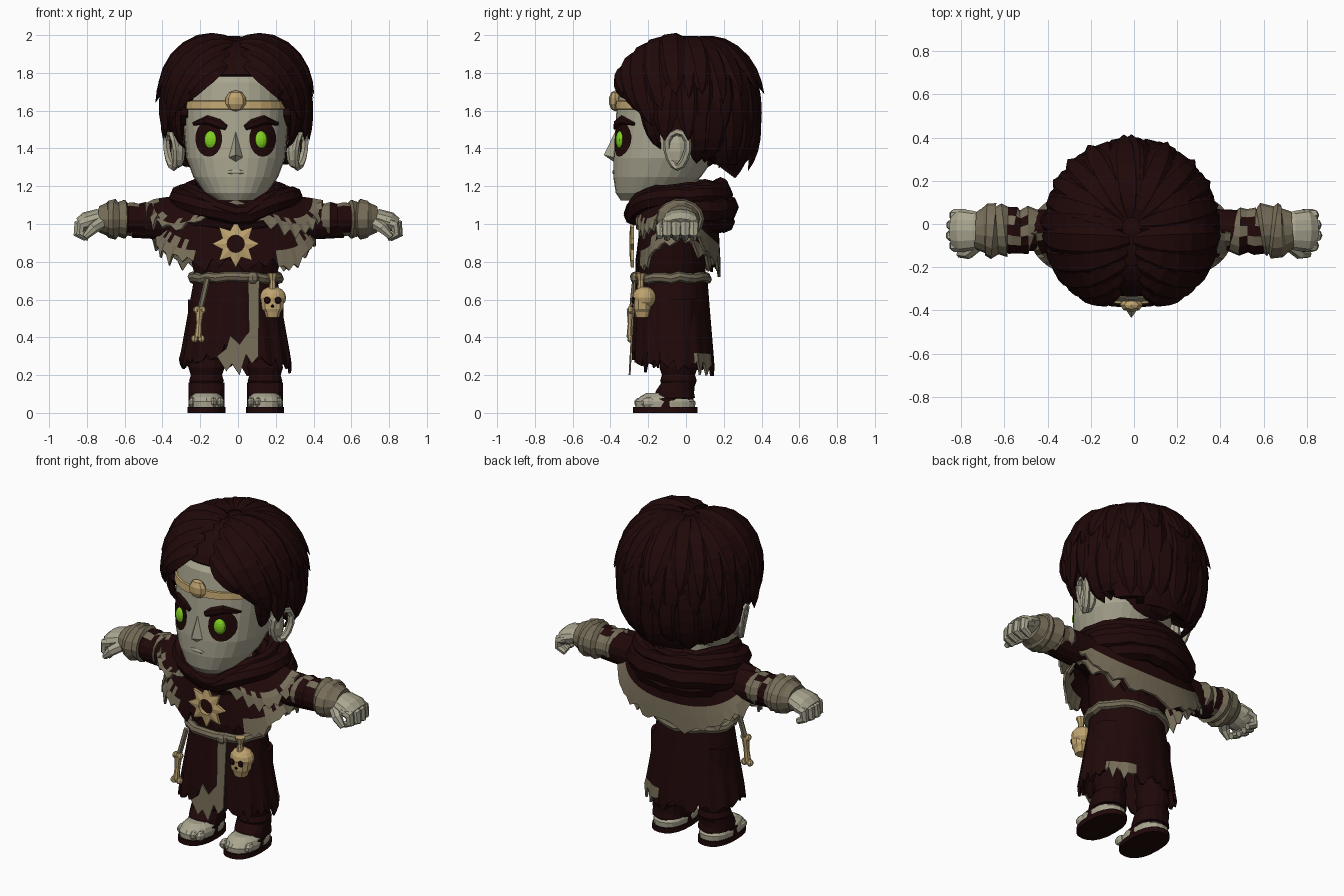
import bpy, bmesh, math, random
from mathutils import Vector, Matrix

random.seed(7)
if "Cube" in bpy.data.objects:
    bpy.data.objects.remove(bpy.data.objects["Cube"])

X0 = -0.012
SIDES = ((1, "left"), (-1, "right"))
made = []


def material(name, r, g, b):
    m = bpy.data.materials.new(name)
    m.use_nodes = True
    m.diffuse_color = (r, g, b, 1)
    m.node_tree.nodes["Principled BSDF"].inputs["Base Color"].default_value = (r, g, b, 1)
    return m


DARK = material("dark maroon", 0.0145, 0.0025, 0.0027)
SKIN = material("pale skin", 0.40, 0.38, 0.28)
TAN = material("worn tan cloth", 0.185, 0.155, 0.10)
BONE = material("aged gold bone", 0.52, 0.37, 0.16)
GREEN = material("glowing green", 0.22, 0.64, 0.015)


def finish(name, bm, mats, thick=0, shift=X0):
    bmesh.ops.recalc_face_normals(bm, faces=bm.faces[:])
    me = bpy.data.meshes.new(name)
    bm.to_mesh(me)
    bm.free()
    ob = bpy.data.objects.new(name, me)
    ob.location.x = shift
    bpy.context.collection.objects.link(ob)
    for m in mats:
        me.materials.append(m)
    if thick:
        mod = ob.modifiers.new("thickness", "SOLIDIFY")
        mod.thickness = thick
        mod.offset = 0
    made.append(ob)


def skin(bm, rings, caps=True, loop=False, pick=None):
    """Bridge closed rings of points into a surface."""
    vs = [[bm.verts.new(p) for p in ring] for ring in rings]
    n = len(vs[0])
    for j in range(len(vs) if loop else len(vs) - 1):
        a, b = vs[j], vs[(j + 1) % len(vs)]
        for i in range(n):
            f = bm.faces.new((a[i], a[(i + 1) % n], b[(i + 1) % n], b[i]))
            if pick:
                f.material_index = pick(j, f.calc_center_median())
    if caps and not loop:
        bm.faces.new(vs[0])
        bm.faces.new(vs[-1])


def spow(v, e):
    return math.copysign(abs(v) ** e, v)


def ellipse(cx, cy, z, rx, ry, n=20, p=2):
    ang = [math.tau * i / n for i in range(n)]
    return [Vector((cx + rx * spow(math.sin(a), 2 / p), cy - ry * spow(math.cos(a), 2 / p), z)) for a in ang]


def tube(bm, pts, radii, n=8, up=(0, 0, 1), flat=1, loop=False, pick=None):
    pts = [Vector(p) for p in pts]
    if not isinstance(radii, (list, tuple)):
        radii = [radii] * len(pts)
    rings, m = [], len(pts)
    for i, p in enumerate(pts):
        nxt = pts[(i + 1) % m] if loop else pts[min(i + 1, m - 1)]
        prv = pts[i - 1] if loop else pts[max(i - 1, 0)]
        t = (nxt - prv).normalized()
        side = t.cross(up(p) if callable(up) else Vector(up)).normalized()
        u = side.cross(t)
        rings.append([p + radii[i] * (side * math.cos(k * math.tau / n) + u * flat * math.sin(k * math.tau / n))
                      for k in range(n)])
    skin(bm, rings, loop=loop, pick=pick)


def ball(bm, c, r, seg=10):
    bmesh.ops.create_uvsphere(bm, u_segments=seg, v_segments=max(4, seg * 2 // 3), radius=1,
                              matrix=Matrix.Translation(c) @ Matrix.Diagonal((*r, 1)))


# Head: sections of height, half width, front, back
HEAD = [(1.125, .10, -.345, -.15), (1.165, .165, -.372, -.02), (1.25, .225, -.385, .08), (1.35, .262, -.385, .15),
        (1.5, .275, -.375, .2), (1.62, .28, -.367, .22), (1.75, .27, -.35, .24), (1.86, .2, -.27, .2)]
P = 2.2


def section(z):
    for a, b in zip(HEAD, HEAD[1:]):
        if a[0] <= z <= b[0]:
            t = (z - a[0]) / (b[0] - a[0])
            w, f, k = [a[i] + (b[i] - a[i]) * t for i in (1, 2, 3)]
            return w, (f + k) / 2, (k - f) / 2


def face_y(x, z):
    w, cy, ry = section(z)
    return cy - ry * max(0, 1 - abs(x / w) ** P) ** (1 / P)


def head_ring(z, k=1, n=28):
    w, cy, ry = section(z)
    return ellipse(0, cy, z, w * k, ry * k, n, P)


bm = bmesh.new()
skin(bm, [head_ring(h[0]) for h in HEAD])
# Nose wedge and lower lip
nose = [(0, -.37, 1.50), (-.045, -.37, 1.35), (.045, -.37, 1.35), (0, -.435, 1.365), (0, -.37, 1.32)]
nv = [bm.verts.new(p) for p in nose]
for f in ((0, 1, 3), (0, 3, 2), (1, 4, 3), (4, 2, 3), (0, 2, 4, 1)):
    bm.faces.new([nv[i] for i in f])
ball(bm, (0, -.382, 1.275), (.05, .008, .012))
# Neck
skin(bm, [ellipse(0, -.05, z, .12, .12) for z in (1.0, 1.25)])
finish("head", bm, [SKIN])

for s, side in SIDES:
    # Ear: bowl with a raised rim
    bm = bmesh.new()
    ball(bm, (s * .305, -.05, 1.385), (.04, .058, .09))
    rim = [(s * (.34 + .025 * math.sin(a) + .012 * math.cos(a)), -.045 + .055 * math.sin(a) * (1 + .3 * math.cos(a)),
            1.395 + .095 * math.cos(a)) for a in [math.tau * i / 12 for i in range(12)]]
    tube(bm, rim, .02, 6, up=(1, 0, 0), loop=True)
    finish(side + "_ear", bm, [SKIN])
    # Eye socket plate hugging the face
    bm = bmesh.new()
    rings = []
    for k in (.05, .5, 1):
        ring = [(s * .143 + k * .071 * math.sin(a), 1.452 + k * .096 * math.cos(a))
                for a in [math.tau * i / 18 for i in range(18)]]
        rings.append([(x, face_y(x, z) - .005, z) for x, z in ring])
    skin(bm, rings, caps=False)
    bm.faces.new([v for v in bm.verts][:18])
    finish(side + "_eye_socket", bm, [DARK])
    bm = bmesh.new()
    ball(bm, (s * .127, -.345, 1.445), (.041, .028, .05), 14)
    finish(side + "_eye", bm, [GREEN])
    # Brow
    bm = bmesh.new()
    arc = [(.05, 1.51), (.09, 1.53), (.15, 1.55), (.225, 1.53)]
    tube(bm, [(s * x, face_y(x, z) - .006, z) for x, z in arc], [.014, .026, .026, .008], 6, up=(0, -1, 0), flat=.6)
    finish(side + "_brow", bm, [DARK])

# Circlet and its stone
bm = bmesh.new()
skin(bm, [head_ring(1.607, 1.0), head_ring(1.61, 1.035), head_ring(1.65, 1.035), head_ring(1.653, 1.0)], caps=False)
finish("circlet", bm, [BONE])
bm = bmesh.new()
ball(bm, (0, -.375, 1.652), (.056, .034, .056), 8)
finish("circlet_stone", bm, [BONE])

# Hair: rounded cap plus overlapping tapered locks
C = Vector((0, -.01, 1.56))


def direction(az, el):
    az, el = math.radians(az), math.radians(el)
    return Vector((math.cos(el) * math.sin(az), -math.cos(el) * math.cos(az), math.sin(el)))


def on_hair(d, k=1):
    norm = (math.hypot(d.x, d.y) ** 2.45 + abs(d.z) ** 2.45) ** (1 / 2.45)
    return C + Vector((d.x * .365, d.y * .365, d.z * .415)) * (k / norm)


LINE = [(0, 1.79), (25, 1.76), (40, 1.66), (55, 1.55), (72, 1.48), (92, 1.46), (100, 1.33), (181, 1.24)]


def hairline(az):
    for (a, za), (b, zb) in zip(LINE, LINE[1:]):
        if a <= az <= b:
            return za + (zb - za) * (az - a) / (b - a)


bm = bmesh.new()
rings = []
for el in range(86, -87, -6):
    ring = []
    for i in range(48):
        az = i * 7.5 - 180
        p = on_hair(direction(az, el))
        ring.append(p if p.z > hairline(abs(az)) else on_hair(direction(az, el), .68))
    rings.append(ring)
skin(bm, rings)


def lock(start, end, width, flare, bulge=.03):
    a, b = direction(*start), direction(*end)
    pts = []
    for i in range(9):
        t = i / 8
        pts.append(on_hair(a.lerp(b, t).normalized(), 1 + bulge * math.sin(math.pi * t) + flare * t ** 3))
    shape = [.3, .6, .85, 1, 1, .95, .8, .5, .03]
    tube(bm, pts, [width * k for k in shape], 6, up=lambda p: p - C, flat=.42)


for s, side in SIDES:
    # Swept fringe from the centre parting, then sideburn
    for el0, az, el, flare in ((40, 46, 12, .05), (52, 55, 3, .06), (64, 64, -5, .08), (72, 73, 5, .12),
                               (80, 84, 15, .16)):
        lock((s * 10, el0), (s * az, el), .08, flare, .075)
    lock((s * 52, 35), (s * 65, -26), .05, -.14)
    # Layered side and back locks
    for el, el0, first, flare in ((15, 84, 92, .16), (-11, 55, 76, .08), (-36, 25, 101, .0)):
        for az in range(first, 178, 16):
            e = el + random.uniform(-6, 6)
            tuck = -.1 if el < -30 and az < 130 else random.uniform(-.03, .03)
            lock((s * az, el0), (s * (az + random.uniform(-5, 5)), e), random.uniform(.062, .085), flare + tuck, .04)
for el, el0, flare in ((15, 84, .18), (-12, 55, .1), (-36, 25, .08)):
    lock((180, el0), (180, el), .08, flare)
finish("hair", bm, [DARK])

# Cowl folds around the neck, dipping at the throat
bm = bmesh.new()
for rx, ry, cy, z, dip, r in ((.24, .24, -.05, 1.18, .1, .04), (.3, .235, -.04, 1.14, .07, .055),
                              (.3, .21, .0, 1.06, .02, .07), (.2, .2, -.03, 1.11, .04, .06),
                              (.25, .17, .03, 1.0, .0, .06)):
    ring = ellipse(0, cy, z, rx, ry, 28)
    for p in ring:
        c = (p.y - cy) / ry
        p.z += .02 * c - dip * max(-c, 0) ** 4 + random.uniform(-.01, .01)
    tube(bm, ring, r, 8, loop=True)
finish("cowl", bm, [DARK])


def cape(name, top, hem, rows, jag, pick, n=72, pleat=0.0, ease=1.0):
    """Cloth from a top ellipse down to a ragged hem given by angle."""
    start = ellipse(*top, n)
    rings = []
    for j in range(rows + 1):
        t = j / rows
        ring = []
        for i in range(n):
            a = math.tau * i / n
            h = Vector(hem(math.sin(a), math.cos(a)))
            p = start[i].lerp(h, t)
            p.z = start[i].z + (h.z - start[i].z) * t ** ease
            wave = 1 + pleat * t * math.sin(a * 15)
            p.x, p.y = p.x * wave, p.y * wave
            if j == rows:
                p.z -= random.choice((-.4, 0, .2, .6, 1.2)) * jag
            ring.append(p)
        rings.append(ring)
    bm = bmesh.new()
    skin(bm, rings, caps=False, pick=pick)
    finish(name, bm, [DARK, TAN], thick=.014)


# Shoulder mantle with tan border, open at the throat, and the ragged tunic top below it
cape("mantle", (0, -.03, 1.15, .22, .18),
     lambda s, c: (.46 * spow(s, .85), -.045 - .222 * spow(c, .8),
                   1.12 - (.3 * abs(s) * c if c > 0 else .35 * (-c) ** .6)),
     9, .045, lambda j, c: int(j == 8 or (j == 7 and (c.y > 0 or random.random() < .3))), ease=1.5)
cape("tunic_top", (0, -.04, 1.1, .2, .17),
     lambda s, c: (.42 * spow(s, .9), -.055 - .205 * spow(c, .75), .8 + .11 * abs(s) ** 6),
     8, .045, lambda j, c: int((j == 7 or (j == 6 and random.random() < .5)) and abs(c.x) > .23), ease=1.6)

# Torso
bm = bmesh.new()
skin(bm, [ellipse(0, cy, z, rx, ry) for z, cy, rx, ry in
          ((.66, -.075, .2, .17), (.78, -.075, .23, .18), (.95, -.07, .25, .18), (1.1, -.05, .2, .15))])
finish("torso", bm, [DARK])

# Skirt
cape("skirt", (0, -.075, .73, .21, .18),
     lambda s, c: (.288 * spow(s, .9), -.07 - .212 * spow(c, .9), .265 + .09 * max(c, 0) ** 8 - .015 * max(-c, 0)),
     8, .045, lambda j, c: int(j == 7 and c.y > .04 and c.x > .1), pleat=.022)

# Rope belt with a knot
bm = bmesh.new()
tube(bm, [p + Vector((0, 0, random.uniform(-.008, .008))) for p in ellipse(0, -.08, .715, .228, .19, 28)], .027, 8,
     loop=True)
ball(bm, (.09, -.265, .715), (.035, .03, .035), 8)
finish("belt", bm, [TAN])

# Hanging sash with a torn end
bm = bmesh.new()
outline = [(.065, .7), (.125, .7), (.12, .3), (.085, .26), (.055, .31), (.02, .2), (-.02, .26), (-.05, .22),
           (-.1, .3), (-.05, .34), (-.03, .41), (.02, .36), (.07, .43)]
bm.faces.new([bm.verts.new((x, -.27 - .055 * (.72 - z), z)) for x, z in outline])
finish("sash", bm, [TAN], thick=.01)

# Bone charm on a cord
bm = bmesh.new()
tube(bm, [(-.15, -.27, .71), (-.17, -.28, .62), (-.19, -.287, .54)], .016, 6, up=(0, -1, 0))
finish("charm_cord", bm, [TAN])
bm = bmesh.new()
tube(bm, [(-.19, -.29, .55), (-.195, -.292, .47), (-.2, -.295, .4)], [.024, .016, .02], 8, up=(0, -1, 0))
for x, z in ((-.178, .545), (-.205, .545), (-.182, .392), (-.218, .392)):
    ball(bm, (x, -.292, z), (.021, .02, .021), 8)
finish("bone_charm", bm, [BONE])

# Skull charm
K = Vector((.195, -.22, .61))
bm = bmesh.new()
ball(bm, K, (.072, .064, .06), 12)
skin(bm, [ellipse(K.x, K.y - .012, z, rx, ry, 10, 2.6) for z, rx, ry in
          ((.505, .036, .035), (.535, .045, .043), (.55, .058, .048), (.6, .064, .05))])
tube(bm, [K + Vector((0, -.02, z)) for z in (.04, .09, .13)], [.02, .016, .03], 8, up=(0, -1, 0))
finish("skull_charm", bm, [BONE])
bm = bmesh.new()
for dx, dz, r in ((-.028, -.014, .019), (.028, -.014, .019), (0, -.045, .009)):
    ball(bm, K + Vector((dx, -.057, dz)), (r, .012, r), 8)
finish("skull_sockets", bm, [DARK])

# Eight-pointed sun medallion with pendant link
bm = bmesh.new()
rings = []
for out in (False, True):
    for y in ((-.275, -.3) if not out else (-.292, -.275)):
        rings.append([(r * math.sin(a), y, .895 + r * math.cos(a)) for a, r in
                      [(math.tau * i / 16, (.076 if i % 2 else .125) if out else .046) for i in range(16)]])
skin(bm, rings, loop=True)
tube(bm, [(0, -.28, .99), (0, -.287, 1.045), (0, -.28, 1.08)], [.012, .027, .014], 6, up=(0, -1, 0))
finish("sun_medallion", bm, [BONE])

for s, side in SIDES:
    # Sleeve and wrapped cuff
    bm = bmesh.new()
    tube(bm, [(s * x, -.03, 1.015) for x in (.12, .3, .42, .56)], [.1, .1, .098, .09], 14)
    finish(side + "_sleeve", bm, [DARK], shift=0)
    bm = bmesh.new()
    cuff = ((.46, .1), (.49, .112), (.525, .1), (.56, .11), (.585, .105), (.6, .125), (.635, .11), (.65, .13),
            (.685, .12), (.695, .105), (.735, .085))
    tube(bm, [(s * x, -.03 + random.uniform(-.008, .008), 1.025) for x, r in cuff], [r for x, r in cuff], 14,
         flat=.84, pick=lambda j, c: int(j in (1, 2, 3) and math.sin(c.y * 55 + j) > -.45))
    finish(side + "_cuff", bm, [TAN, DARK], shift=0)
    # Hand with curled fingers and thumb
    bm = bmesh.new()
    tube(bm, [(s * .69, -.03, 1.03), (s * .74, -.03, 1.03), (s * .8, -.03, 1.01), (s * .83, -.03, .99)],
         [.07, .09, .1, .085], 12, flat=.55)
    for y, reach in ((-.1, .85), (-.053, .865), (-.005, .862), (.04, .85)):
        tube(bm, [(s * (reach - .07), y, 1.01), (s * (reach - .02), y, .995), (s * (reach - .015), y, .95),
                  (s * (reach - .06), y, .925)], [.03, .03, .026, .018], 7, up=(0, 1, 0))
    tube(bm, [(s * .72, -.09, 1.01), (s * .77, -.135, .975), (s * .81, -.14, .93)], [.035, .03, .016], 7)
    finish(side + "_hand", bm, [SKIN], shift=0)

    # Trouser leg gathered in folds
    x = s * .155
    bm = bmesh.new()
    leg = ((.07, .078), (.14, .083), (.17, .094), (.2, .085), (.24, .098), (.28, .088), (.34, .1), (.6, .1))
    skin(bm, [ellipse(x, -.04, z, r, r * 1.03, 14) for z, r in leg])
    finish(side + "_leg", bm, [DARK])
    # Sandal: sole and wrapped instep, with bare toes and heel
    bm = bmesh.new()
    skin(bm, [ellipse(x, -.11, z, .1, .17, 20, 2.4) for z in (0, .03)])
    skin(bm, [ellipse(x, cy, z, .096, ry, 16, 2.4) for z, cy, ry in
              ((.03, -.11, .07), (.075, -.1, .085), (.08, -.06, .108), (.115, -.06, .1), (.16, -.045, .085))])
    finish(side + "_sandal", bm, [DARK])
    bm = bmesh.new()
    skin(bm, [ellipse(x, -.11, z, rx, ry, 18, 2.4) for z, rx, ry in
              ((.025, .092, .158), (.06, .095, .16), (.085, .086, .135), (.105, .06, .1))])
    for i in range(5):
        ball(bm, (x + s * (i - 2) * .037, -.235 + .008 * (i - 1) ** 2 / 2, .055), (.021, .04, .028), 8)
    finish(side + "_foot", bm, [SKIN])

# Soft shading on everything except the faceted pieces
for ob in bpy.context.view_layer.objects:
    ob.select_set(ob in made and ob.name not in ("head", "circlet_stone", "sash", "sun_medallion"))
bpy.context.view_layer.objects.active = bpy.data.objects["hair"]
bpy.ops.object.shade_smooth_by_angle(angle=math.radians(32))
